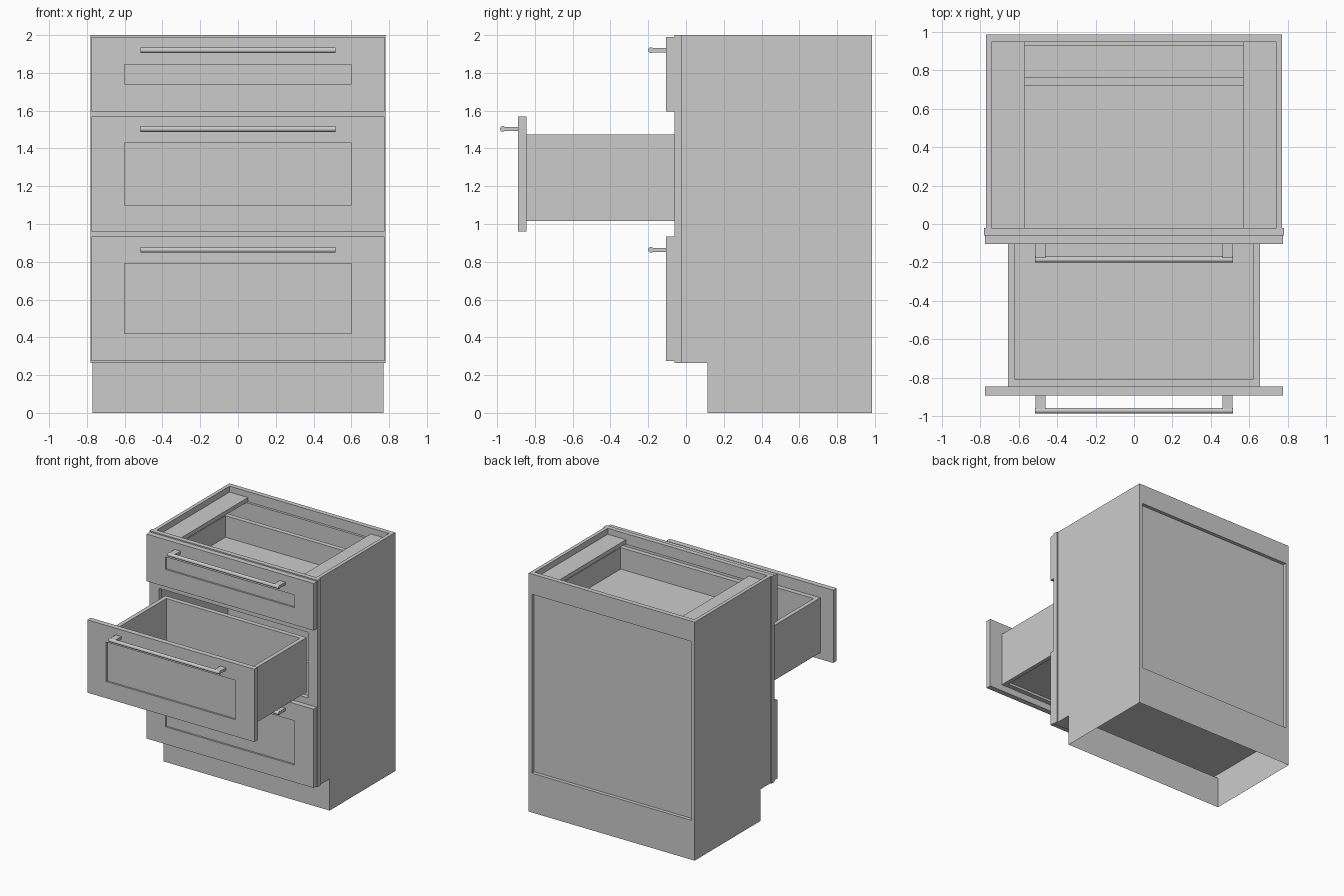
import bpy, bmesh, math

if "Cube" in bpy.data.objects:
    bpy.data.objects.remove(bpy.data.objects["Cube"])


def make_object(name, bm):
    bmesh.ops.recalc_face_normals(bm, faces=bm.faces)
    mesh = bpy.data.meshes.new(name)
    bm.to_mesh(mesh)
    bm.free()
    obj = bpy.data.objects.new(name, mesh)
    bpy.context.collection.objects.link(obj)
    return obj


def add_box(bm, x0, x1, y0, y1, z0, z1):
    verts = bmesh.ops.create_cube(bm, size=1)["verts"]
    for v in verts:
        v.co.x = x1 if v.co.x > 0 else x0
        v.co.y = y1 if v.co.y > 0 else y0
        v.co.z = z1 if v.co.z > 0 else z0
    return verts


def boxes(name, *dims):
    bm = bmesh.new()
    for d in dims:
        add_box(bm, *d)
    return make_object(name, bm)


# plinth with toe notch, open underneath, topped by the cabinet floor
def plinth():
    profile = [(0.985, 0), (0.115, 0), (0.115, 0.265), (-0.02, 0.265), (-0.02, 0.30), (0.985, 0.30)]
    bm = bmesh.new()
    face = bm.faces.new([bm.verts.new((-0.77, y, z)) for y, z in profile])
    ext = bmesh.ops.extrude_face_region(bm, geom=[face], use_keep_orig=True)
    for v in ext["geom"]:
        if isinstance(v, bmesh.types.BMVert):
            v.co.x = 0.77
    bottom = [f for f in bm.faces if all(v.co.z < 0.001 for v in f.verts)]
    bmesh.ops.delete(bm, geom=bottom, context="FACES")
    make_object("plinth", bm)


plinth()

# carcass panels
for side, s in (("left", -1), ("right", 1)):
    xs = sorted((s * 0.74, s * 0.77))
    boxes(side + "_side_panel", (*xs, -0.02, 0.985, 0.30, 2.0))
    xs = sorted((s * 0.57, s * 0.74))
    boxes(side + "_top_stretcher", (*xs, -0.02, 0.945, 1.915, 1.95))
boxes("cabinet_floor", (-0.74, 0.74, -0.02, 0.945, 0.30, 0.33))
boxes("back_rails", (-0.74, 0.74, 0.945, 0.985, 1.83, 2.0),
      (-0.74, 0.74, 0.945, 0.985, 0.30, 0.33))
boxes("back_panel", (-0.74, 0.74, 0.925, 0.955, 0.33, 1.915))

# face frame: two stiles and four rails
frame = [(-0.78, -0.69, -0.06, -0.02, 0.265, 2.0), (0.69, 0.78, -0.06, -0.02, 0.265, 2.0)]
for z0, z1 in ((0.265, 0.33), (0.90, 0.99), (1.54, 1.63), (1.91, 2.0)):
    frame.append((-0.69, 0.69, -0.06, -0.02, z0, z1))
boxes("face_frame", *frame)


# drawer front with a recessed centre panel
def drawer_front(name, y, z0, z1, p0, p1):
    boxes(name + "_front",
          (-0.775, -0.60, y - 0.045, y, z0, z1),
          (0.60, 0.775, y - 0.045, y, z0, z1),
          (-0.60, 0.60, y - 0.045, y, z0, p0),
          (-0.60, 0.60, y - 0.045, y, p1, z1),
          (-0.60, 0.60, y - 0.03, y, p0, p1))


# open drawer box with a floor raised above the lower edge
def drawer_box(name, y, z0, z1):
    boxes(name + "_box",
          (-0.655, -0.62, y, y + 0.82, z0, z1),
          (0.62, 0.655, y, y + 0.82, z0, z1),
          (-0.62, 0.62, y, y + 0.04, z0, z1),
          (-0.62, 0.62, y + 0.78, y + 0.82, z0, z1),
          (-0.62, 0.62, y + 0.04, y + 0.78, z0 + 0.02, z0 + 0.04))


# round bar handle on two flat posts
def drawer_handle(name, y, z):
    bpy.ops.mesh.primitive_cylinder_add(vertices=20, radius=0.015, depth=1.03,
                                        location=(0, y - 0.125, z),
                                        rotation=(0, math.pi / 2, 0))
    bpy.context.object.name = name + "_handle_bar"
    bpy.ops.object.shade_smooth_by_angle()
    boxes(name + "_handle_posts",
          *[(*sorted((s * 0.46, s * 0.513)), y - 0.125, y - 0.045, z - 0.011, z + 0.011)
            for s in (-1, 1)])


# name, back plane of front, front z range, panel z range, box z range, handle z
drawers = [
    ("top_drawer", -0.06, 1.595, 1.99, 1.74, 1.845, 1.65, 1.87, 1.92),
    ("middle_drawer", -0.845, 0.96, 1.57, 1.10, 1.43, 1.015, 1.475, 1.503),
    ("bottom_drawer", -0.06, 0.275, 0.935, 0.42, 0.79, 0.34, 0.84, 0.863),
]
for name, y, z0, z1, p0, p1, b0, b1, h in drawers:
    drawer_front(name, y, z0, z1, p0, p1)
    drawer_box(name, y, b0, b1)
    drawer_handle(name, y, h)
